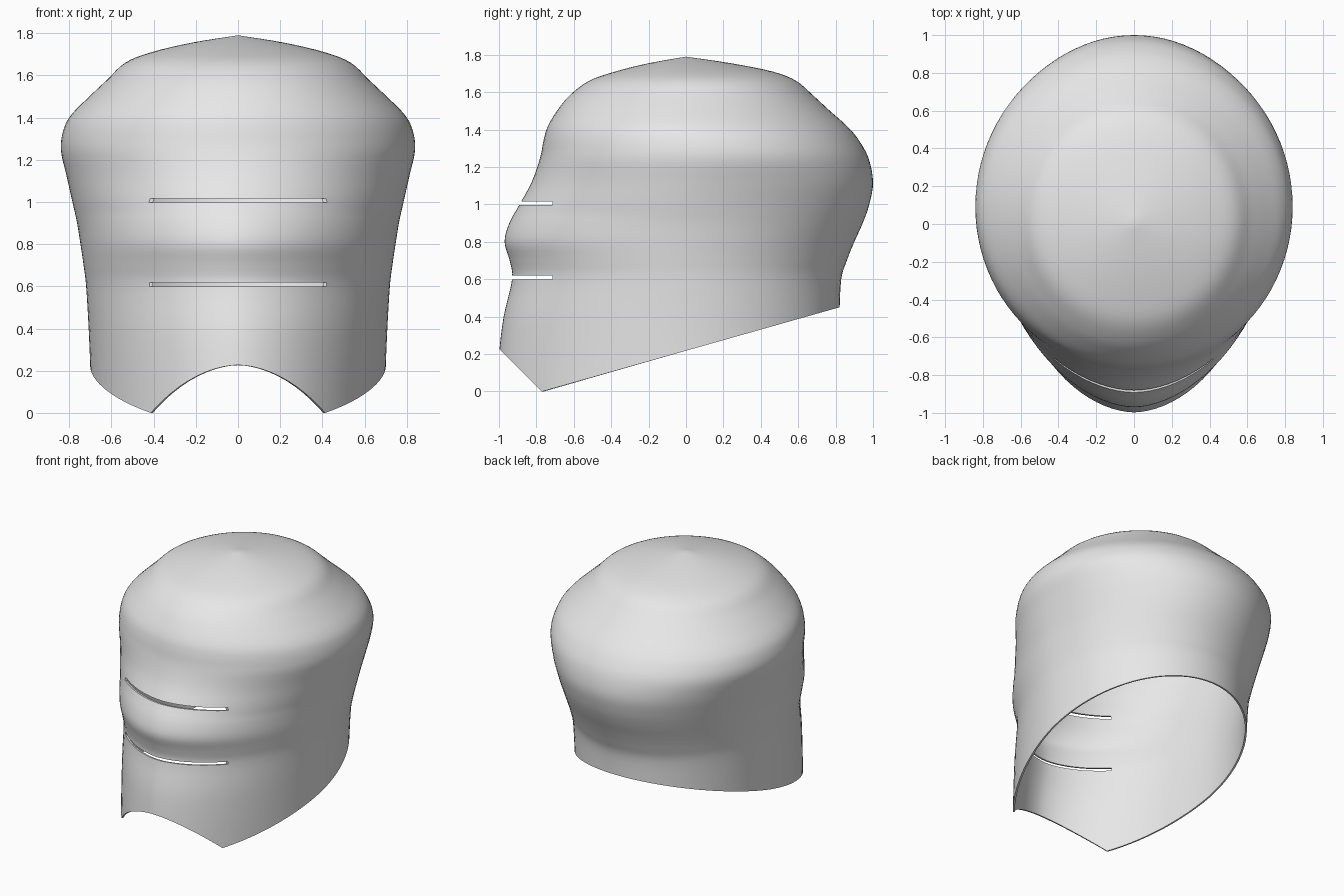
import bpy, bmesh, math
from mathutils import Vector

if "Cube" in bpy.data.objects:
    bpy.data.objects.remove(bpy.data.objects["Cube"])

# Section table: height, front y, back y, half width, y of widest point
ROWS = [Vector(r) for r in (
    (-0.20, -1.03, 0.80, 0.69, 0.00), (0.00, -1.015, 0.81, 0.695, 0.00),
    (0.20, -1.00, 0.815, 0.70, 0.00), (0.40, -0.975, 0.82, 0.708, 0.00),
    (0.60, -0.93, 0.83, 0.72, 0.00), (0.70, -0.943, 0.86, 0.732, 0.00),
    (0.80, -0.97, 0.90, 0.747, 0.01), (0.90, -0.945, 0.945, 0.763, 0.02),
    (1.00, -0.89, 0.98, 0.785, 0.03), (1.12, -0.825, 1.00, 0.812, 0.06),
    (1.25, -0.78, 0.975, 0.84, 0.09), (1.35, -0.76, 0.92, 0.825, 0.08),
    (1.42, -0.738, 0.86, 0.785, 0.06), (1.50, -0.69, 0.77, 0.705, 0.04),
    (1.58, -0.625, 0.683, 0.62, 0.03), (1.66, -0.52, 0.59, 0.535, 0.03),
    (1.71, -0.38, 0.465, 0.41, 0.02), (1.755, -0.20, 0.24, 0.22, 0.01),
    (1.79, 0.0, 0.0, 0.0, 0.0))]
SEG, SUB = 96, 4


def catmull(i, t):
    a, b, c, d = (ROWS[min(max(i + k, 0), len(ROWS) - 1)] for k in (-1, 0, 1, 2))
    return 0.5 * (2 * b + (c - a) * t + (2 * a - 5 * b + 4 * c - d) * t * t
                  + (3 * b - a - 3 * c + d) * t ** 3)


def section(bm, row):
    """Egg-shaped ring, slightly pointed at the face in the lower part."""
    z, front, back, w, mid = row
    p_front = 1.8 + 0.2 * min(max((z - 0.95) / 0.3, 0), 1)
    ring = []
    for k in range(SEG):
        a = 2 * math.pi * k / SEG
        c, s = math.cos(a), math.sin(a)
        e = 2 / (p_front if s < 0 else 2)
        x = math.copysign(abs(c) ** e, c) * w
        y = mid + abs(s) ** e * ((front if s < 0 else back) - mid)
        ring.append(bm.verts.new((x, y, z)))
    return ring


# Helmet surface
bm = bmesh.new()
rings = [section(bm, catmull(i, j / SUB))
         for i in range(len(ROWS) - 1) for j in range(SUB)]
for lo, hi in zip(rings, rings[1:]):
    for k in range(SEG):
        n = (k + 1) % SEG
        bm.faces.new((lo[k], lo[n], hi[n], hi[k]))
tip = bm.verts.new((0, 0, 1.79))
for k in range(SEG):
    bm.faces.new((rings[-1][k], rings[-1][(k + 1) % SEG], tip))

# Sloping neck opening and chin cut
for point, normal in (((0, -0.77, 0), (0, -0.45, 1.59)), ((0, -0.77, 0), (0, 1, 1))):
    bmesh.ops.bisect_plane(bm, geom=bm.verts[:] + bm.edges[:] + bm.faces[:], dist=1e-5,
                           plane_co=point, plane_no=normal, clear_inner=True)
mesh = bpy.data.meshes.new("helmet_shell")
bm.to_mesh(mesh)
bm.free()
helmet = bpy.data.objects.new("helmet_shell", mesh)
bpy.context.collection.objects.link(helmet)
mat = bpy.data.materials.new("light grey")
mat.diffuse_color = (0.8, 0.8, 0.8, 1)
mat.use_nodes = True
mat.node_tree.nodes["Principled BSDF"].inputs["Base Color"].default_value = mat.diffuse_color
mesh.materials.append(mat)

# Shell thickness
solid = helmet.modifiers.new("thickness", 'SOLIDIFY')
solid.thickness = 0.012
solid.offset = -1

# Eye and mouth slots
cutters = []
for name, z in (("eye_slot_cutter", 1.007), ("mouth_slot_cutter", 0.609)):
    bpy.ops.mesh.primitive_cube_add(size=1, location=(0, -0.965, z))
    cutter = bpy.context.object
    cutter.name = name
    cutter.scale = (1.6, 0.5, 0.02)
    cutter.hide_render = True
    cutters.append(cutter)
    cut = helmet.modifiers.new(name, 'BOOLEAN')
    cut.operation = 'DIFFERENCE'
    cut.solver = 'EXACT'
    cut.object = cutter

bpy.ops.object.select_all(action='DESELECT')
helmet.select_set(True)
bpy.context.view_layer.objects.active = helmet
for m in list(helmet.modifiers):
    bpy.ops.object.modifier_apply(modifier=m.name)
for cutter in cutters:
    bpy.data.objects.remove(cutter)
bpy.ops.object.shade_smooth_by_angle(angle=math.radians(35))
